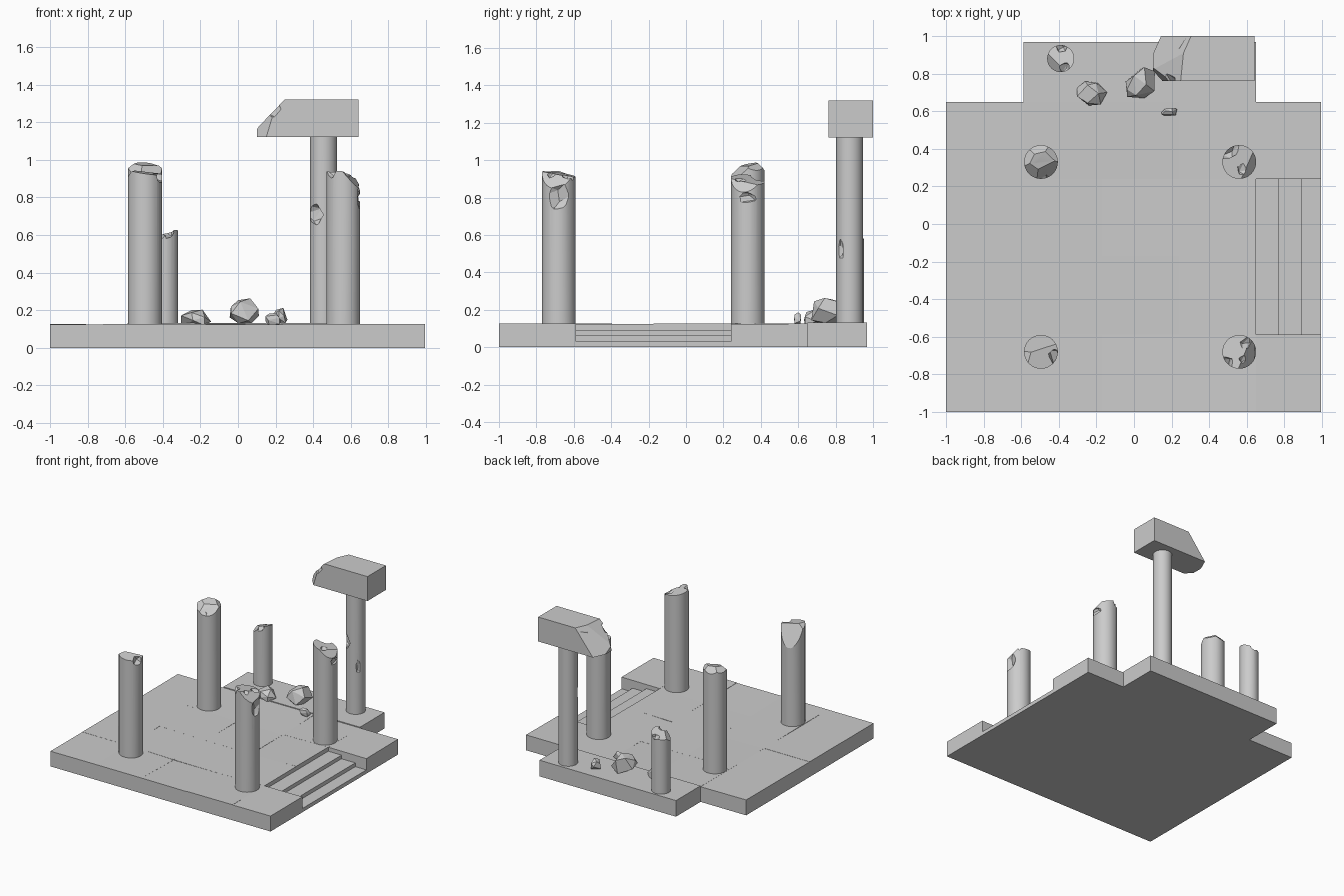
import bpy, bmesh, math, random
from mathutils import Vector

if "Cube" in bpy.data.objects:
    bpy.data.objects.remove(bpy.data.objects["Cube"])

random.seed(7)
stone = bpy.data.materials.new("weathered grey stone")
stone.diffuse_color = (0.6, 0.6, 0.6, 1)
stone.use_nodes = True
stone.node_tree.nodes["Principled BSDF"].inputs["Base Color"].default_value = stone.diffuse_color


def finish(bm, name):
    """Turn a bmesh into a stone object."""
    bmesh.ops.recalc_face_normals(bm, faces=bm.faces)
    me = bpy.data.meshes.new(name)
    bm.to_mesh(me)
    bm.free()
    me.materials.append(stone)
    ob = bpy.data.objects.new(name, me)
    bpy.context.collection.objects.link(ob)
    return ob


def add_box(bm, x0, x1, y0, y1, z1, z0=0.0):
    """Add a box and return its top vertices."""
    vs = bmesh.ops.create_cube(bm, size=1)['verts']
    for v in vs:
        v.co = Vector((x0 if v.co.x < 0 else x1, y0 if v.co.y < 0 else y1,
                       z0 if v.co.z < 0 else z1))
    return [v for v in vs if v.co.z == z1]


def rock(name, centre, size, seed, flat_z=None):
    """Convex lump with large irregular facets."""
    rng = random.Random(seed)
    bm = bmesh.new()
    for i in range(14):
        z = 1 - 2 * (i + 0.5) / 14
        a = i * 2.4 + rng.uniform(-0.5, 0.5)
        r = math.sqrt(1 - z * z)
        k = rng.uniform(0.85, 1.1)
        p = Vector((r * math.cos(a) * size[0], r * math.sin(a) * size[1],
                    z * size[2])) * k + Vector(centre)
        if flat_z is not None:
            p.z = max(p.z, flat_z)
        bm.verts.new(p)
    res = bmesh.ops.convex_hull(bm, input=bm.verts)
    junk = {g for g in res['geom_interior'] + res['geom_unused']
            if isinstance(g, bmesh.types.BMVert)}
    bmesh.ops.delete(bm, geom=list(junk), context='VERTS')
    bmesh.ops.dissolve_limit(bm, angle_limit=math.radians(14),
                             verts=bm.verts, edges=bm.edges)
    bmesh.ops.triangulate(bm, faces=[f for f in bm.faces if len(f.verts) > 4])
    return finish(bm, name)


def slice_off(bm, point, normal):
    """Cut away everything on the normal's side and cap the break."""
    bmesh.ops.bisect_plane(bm, geom=bm.verts[:] + bm.edges[:] + bm.faces[:],
                           plane_co=point, plane_no=Vector(normal).normalized(),
                           clear_outer=True)
    bmesh.ops.holes_fill(bm, edges=[e for e in bm.edges if e.is_boundary], sides=0)


def bite(ob, bites):
    """Subtract rough lumps from an object."""
    bpy.context.view_layer.objects.active = ob
    for i, (c, s) in enumerate(bites):
        cutter = rock("cutter", c, s, i * 13 + len(ob.name))
        cutter.hide_render = True
        m = ob.modifiers.new("bite", 'BOOLEAN')
        m.operation, m.solver, m.object = 'DIFFERENCE', 'EXACT', cutter
        bpy.ops.object.modifier_apply(modifier=m.name)
        bpy.data.objects.remove(cutter, do_unlink=True)


def column(name, x, y, r, z0, z1, planes=(), bites=()):
    """Round shaft; planes are (slope x, slope y, height on axis)."""
    bm = bmesh.new()
    bmesh.ops.create_cone(bm, cap_ends=True, segments=32, radius1=r, radius2=r,
                          depth=z1 - z0)
    bmesh.ops.translate(bm, verts=bm.verts, vec=(x, y, (z0 + z1) / 2))
    for a, b, h in planes:
        slice_off(bm, (x, y, h), (a, b, 1))
    ob = finish(bm, name)
    bite(ob, [((x + dx, y + dy, z), s) for dx, dy, z, s in bites])
    bpy.ops.object.select_all(action='DESELECT')
    ob.select_set(True)
    bpy.context.view_layer.objects.active = ob
    bpy.ops.object.shade_smooth_by_angle(angle=math.radians(20))
    return ob


# Platform of slightly settled slabs, leaving a gap for the stairs
xs = [-1, -0.587, -0.173, 0.24, 0.65, 0.995]
ys = [-1, -0.587, -0.173, 0.24, 0.65]
bm = bmesh.new()
for i in range(5):
    for j in range(4):
        if i == 4 and j in (1, 2):
            continue
        top = add_box(bm, xs[i], xs[i + 1], ys[j], ys[j + 1], 0.125)
        for v in top:
            sag = 0.008 if abs(v.co.x) < 0.5 and abs(v.co.y + 0.2) < 0.45 else 0
            v.co.z += random.uniform(-0.002, 0.002) - sag
finish(bm, "platform_slabs")

# Stairs recessed into the right side
bm = bmesh.new()
for x0, x1, z in ((0.65, 0.77, 0.092), (0.77, 0.895, 0.062), (0.895, 0.995, 0.031)):
    add_box(bm, x0, x1, ys[1], ys[3], z)
finish(bm, "side_steps")

# Rear landing
bm = bmesh.new()
add_box(bm, -0.587, 0.65, 0.65, 0.968, 0.132)
finish(bm, "rear_landing")

# Four large broken columns
column("column_back_left", -0.495, 0.33, 0.09, 0.1, 1.1,
       [(0.1, -0.2, 0.975), (-0.9, 0.3, 1.03), (0.8, 0.5, 1.03),
        (0.5, -1.0, 1.0), (-0.4, -0.9, 1.01), (-0.2, 1.1, 1.04)],
       [(0.02, -0.09, 0.94, (0.05, 0.03, 0.05)), (0.07, 0.02, 1.0, (0.04, 0.05, 0.04)),
        (-0.03, 0.0, 1.0, (0.03, 0.03, 0.03))])
column("column_back_right", 0.56, 0.33, 0.09, 0.1, 1.1,
       [(0.3, 0.1, 0.895), (1.2, -0.3, 0.94)],
       [(0.09, -0.01, 0.8, (0.025, 0.07, 0.035)), (-0.06, 0.06, 0.9, (0.06, 0.06, 0.07)),
        (0.02, -0.04, 0.91, (0.04, 0.04, 0.035))])
column("column_front_left", -0.495, -0.68, 0.09, 0.1, 1.1,
       [(0.15, -0.1, 0.935), (-0.6, 2.2, 0.97), (-0.9, 0.2, 0.99)],
       [(0.08, -0.03, 0.92, (0.05, 0.05, 0.05))])
column("column_front_right", 0.56, -0.68, 0.09, 0.1, 1.1,
       [(0.1, 0.15, 0.925), (1.2, -0.3, 0.96)],
       [(0.1, -0.01, 0.81, (0.045, 0.09, 0.09)), (0.04, 0.05, 0.93, (0.04, 0.04, 0.05)),
        (0.03, -0.04, 0.94, (0.04, 0.03, 0.04)), (-0.07, -0.06, 0.94, (0.04, 0.04, 0.04))])

# Slimmer rear columns: a stump and one still carrying the lintel
column("rear_stump", -0.39, 0.88, 0.072, 0.1, 0.8,
       [(-0.3, 0.2, 0.6), (-1.0, -0.5, 0.63)],
       [(0.02, -0.05, 0.62, (0.035, 0.04, 0.045)), (0.0, 0.06, 0.6, (0.04, 0.03, 0.04))])
column("rear_tall_column", 0.455, 0.875, 0.072, 0.1, 1.13, (),
       [(-0.06, -0.06, 0.71, (0.07, 0.055, 0.062)),
        (0.06, -0.055, 0.52, (0.025, 0.03, 0.075))])

# Broken lintel block
bm = bmesh.new()
add_box(bm, 0.1, 0.64, 0.762, 1.0, 1.32, 1.12)
slice_off(bm, (0.19, 0.88, 1.25), (-1, 0.1, 1.0))
slice_off(bm, (0.21, 0.88, 1.27), (-1, 0.45, 0.8))
slice_off(bm, (0.14, 0.78, 1.14), (-1, -0.9, 0.3))
lintel = finish(bm, "lintel")
bite(lintel, [((0.17, 1.0, 1.31), (0.12, 0.1, 0.07)),
              ((0.17, 0.76, 1.28), (0.07, 0.06, 0.06))])

# Fallen rubble
rock("rubble_large", (0.035, 0.75, 0.19), (0.095, 0.095, 0.09), 4, 0.13)
rock("rubble_left", (-0.22, 0.695, 0.15), (0.09, 0.075, 0.06), 9, 0.12)
rock("rubble_small", (0.19, 0.595, 0.15), (0.05, 0.025, 0.045), 15, 0.12)
rock("rubble_right", (0.225, 0.85, 0.16), (0.045, 0.05, 0.055), 21, 0.13)
